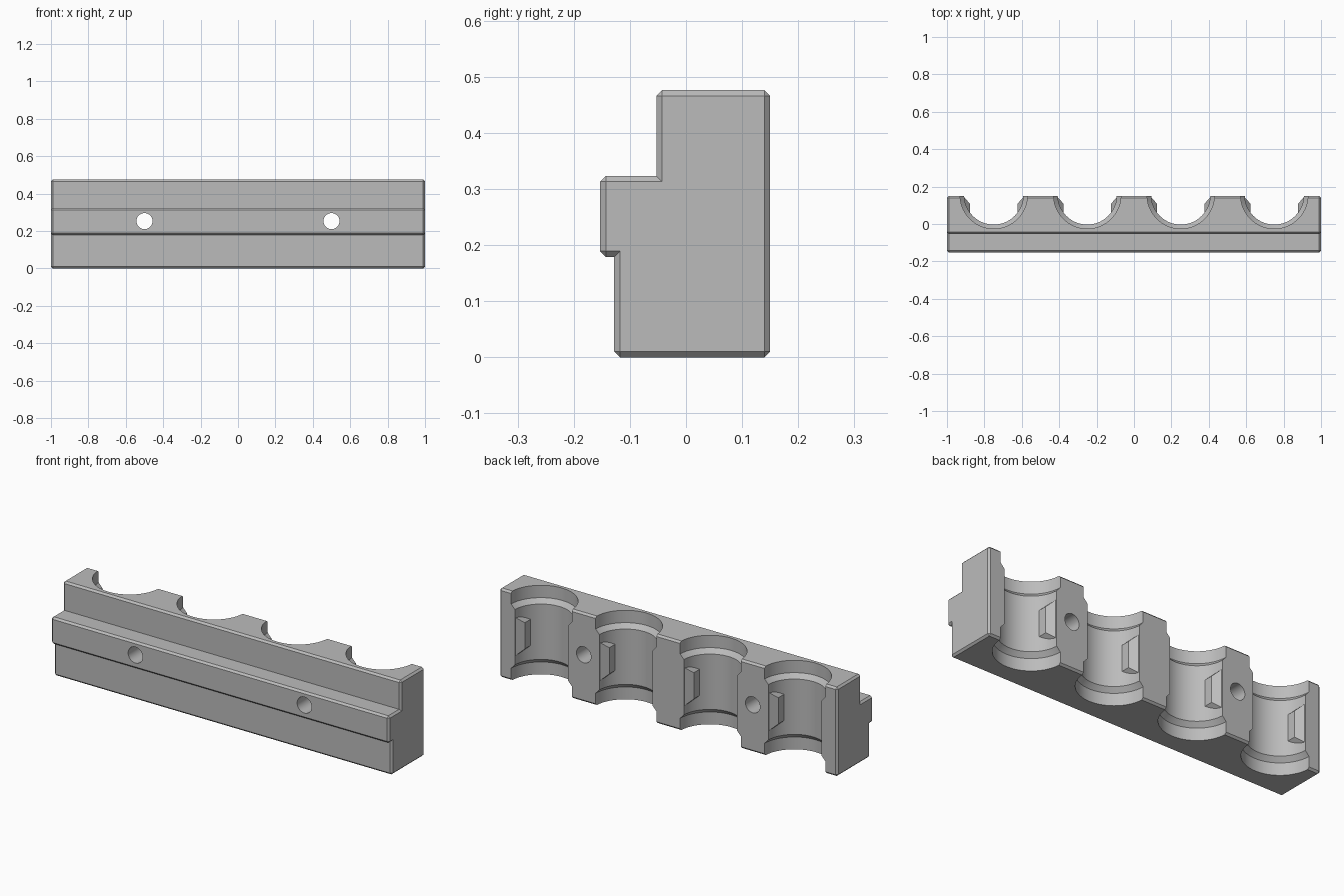
import bpy, bmesh, math
from mathutils import Matrix, Vector

if "Cube" in bpy.data.objects:
    bpy.data.objects.remove(bpy.data.objects["Cube"])

HEIGHT = 0.476
BACK = 0.15
PITCH = 0.5
AXIS_Y = 0.155          # pocket centre line, just behind the back face
NARROW, WIDE = 0.158, 0.18

grey = bpy.data.materials.new("light grey")
grey.use_nodes = True
grey.diffuse_color = (0.5, 0.5, 0.5, 1)
grey.node_tree.nodes["Principled BSDF"].inputs["Base Color"].default_value = grey.diffuse_color


def make_object(name, bm):
    bmesh.ops.recalc_face_normals(bm, faces=bm.faces)
    mesh = bpy.data.meshes.new(name)
    bm.to_mesh(mesh)
    bm.free()
    mesh.materials.append(grey)
    obj = bpy.data.objects.new(name, mesh)
    bpy.context.collection.objects.link(obj)
    return obj


def combine(target, tool, operation):
    """Apply a boolean and remove its helper."""
    bpy.context.view_layer.objects.active = target
    mod = target.modifiers.new(tool.name, "BOOLEAN")
    mod.operation, mod.object, mod.solver = operation, tool, "EXACT"
    bpy.ops.object.modifier_apply(modifier=mod.name)
    bpy.data.objects.remove(tool)


# Stepped rail: side profile drawn out along x, convex edges chamfered
profile = [(-0.128, 0), (BACK, 0), (BACK, HEIGHT), (-0.053, HEIGHT),
           (-0.053, 0.323), (-0.153, 0.323), (-0.153, 0.179), (-0.128, 0.179)]
bm = bmesh.new()
end = bm.faces.new([bm.verts.new((-1, y, z)) for y, z in profile])
moved = bmesh.ops.extrude_face_region(bm, geom=[end], use_keep_orig=True)["geom"]
bmesh.ops.translate(bm, vec=(2, 0, 0), verts=[v for v in moved if isinstance(v, bmesh.types.BMVert)])
bmesh.ops.recalc_face_normals(bm, faces=bm.faces)
bmesh.ops.bevel(bm, geom=[e for e in bm.edges if e.is_convex], offset=0.01,
                segments=1, affect="EDGES", clamp_overlap=False)
rail = make_object("clamp_rail", bm)


# Round pocket: a turned shape, wider at both mouths
def pocket(x):
    bm = bmesh.new()
    turned = [(0, -0.05), (WIDE, -0.05), (WIDE, 0.066), (NARROW, 0.09),
              (NARROW, HEIGHT - 0.09), (WIDE, HEIGHT - 0.066),
              (WIDE, HEIGHT + 0.05), (0, HEIGHT + 0.05)]
    verts = [bm.verts.new((r, 0, z)) for r, z in turned]
    edges = [bm.edges.new(pair) for pair in zip(verts, verts[1:])]
    bmesh.ops.spin(bm, geom=verts + edges, axis=(0, 0, 1), cent=(0, 0, 0),
                   angle=math.tau, steps=72)
    bmesh.ops.remove_doubles(bm, verts=bm.verts, dist=1e-5)
    bmesh.ops.translate(bm, vec=(x, AXIS_Y, 0), verts=bm.verts)
    return make_object("pocket_cutter", bm)


# Locating lug: tapered block on a pocket wall, bevelled towards the back
def lug(x, side):
    bm = bmesh.new()
    for dx, back, half in ((0.127, 0.108, 0.07), (0.162, 0.148, 0.105)):
        for y in (0, back):
            for s in (-1, 1):
                bm.verts.new((x + side * dx, y, HEIGHT / 2 + s * half))
    bmesh.ops.convex_hull(bm, input=bm.verts)
    return make_object("lug", bm)


centres = [PITCH * (i - 1.5) for i in range(4)]
for x in centres:
    combine(rail, pocket(x), "DIFFERENCE")
for x in centres:
    for side in (-1, 1):
        combine(rail, lug(x, side), "UNION")

# Two bolt holes right through the lands
for x in (-PITCH, PITCH):
    bm = bmesh.new()
    bmesh.ops.create_cone(bm, cap_ends=True, segments=40, radius1=0.043, radius2=0.043, depth=1,
                          matrix=Matrix.Translation(Vector((x, 0, 0.253))) @ Matrix.Rotation(math.pi / 2, 4, "X"))
    combine(rail, make_object("bolt_cutter", bm), "DIFFERENCE")

bpy.ops.object.select_all(action="DESELECT")
rail.select_set(True)
bpy.context.view_layer.objects.active = rail
bpy.ops.object.shade_smooth_by_angle(angle=math.radians(25))
